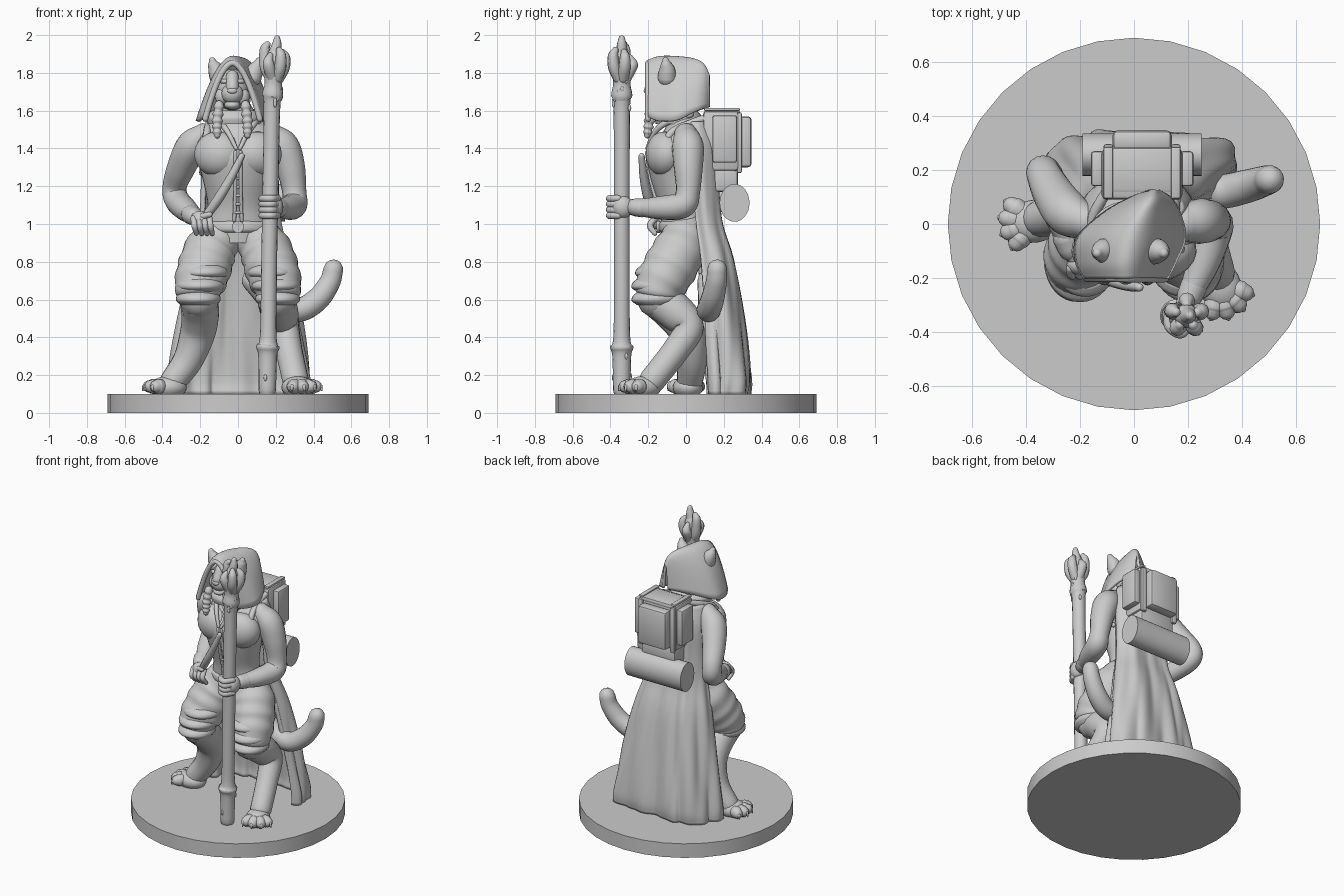
import bpy, bmesh, math, random
from mathutils import Vector, Matrix

random.seed(4)
old = bpy.data.objects.get("Cube")
if old:
    bpy.data.objects.remove(old, do_unlink=True)

grey = bpy.data.materials.new("plain_grey")
grey.use_nodes = True
grey.diffuse_color = (.6, .6, .6, 1)
grey.node_tree.nodes["Principled BSDF"].inputs["Base Color"].default_value = grey.diffuse_color


def finish(name, bm, angle=50):
    bmesh.ops.recalc_face_normals(bm, faces=bm.faces)
    mesh = bpy.data.meshes.new(name)
    bm.to_mesh(mesh)
    bm.free()
    mesh.materials.append(grey)
    ob = bpy.data.objects.new(name, mesh)
    bpy.context.collection.objects.link(ob)
    bpy.ops.object.select_all(action='DESELECT')
    ob.select_set(True)
    bpy.context.view_layer.objects.active = ob
    bpy.ops.object.shade_smooth_by_angle(angle=math.radians(angle))
    return ob


def spline(points, steps):
    """Smooth path through points of any dimension."""
    p = [Vector(q) for q in points]
    p = [2 * p[0] - p[1]] + p + [2 * p[-1] - p[-2]]
    out = []
    for a, b, c, d in zip(p, p[1:], p[2:], p[3:]):
        for i in range(steps):
            t = i / steps
            out.append(b + (c - a) * t / 2 + (a - b * 2.5 + c * 2 - d / 2) * t * t
                       + (b * 1.5 - c * 1.5 + (d - a) / 2) * t ** 3)
    return out + [p[-2]]


def skin_rings(bm, rings, closed=True, caps=True):
    rows = [[bm.verts.new(q) for q in ring] for ring in rings]
    n = len(rows[0])
    for a, b in zip(rows, rows[1:]):
        for i in range(n if closed else n - 1):
            j = (i + 1) % n
            bm.faces.new((a[i], a[j], b[j], b[i]))
    if caps:
        bm.faces.new(rows[0])
        bm.faces.new(rows[-1])


def tube(name, points, steps=6, sides=16, wrinkle=0, waves=3):
    """Round-ended limb through (x, y, z, radius) points."""
    path = spline(points, steps)
    pos = [Vector(q[:3]) for q in path]
    rad = [max(q[3], .003) for q in path]
    n = len(pos)
    tan = [(pos[min(i + 1, n - 1)] - pos[max(i - 1, 0)]).normalized() for i in range(n)]
    rad = [r * (1 + wrinkle * math.sin(math.tau * waves * i / n)) for i, r in enumerate(rad)]
    angles = [math.radians(a) for a in (80, 55, 28)]
    rows = [(pos[0] - tan[0] * rad[0] * math.sin(a), rad[0] * math.cos(a), tan[0]) for a in angles]
    rows += list(zip(pos, rad, tan))
    rows += [(pos[-1] + tan[-1] * rad[-1] * math.sin(a), rad[-1] * math.cos(a), tan[-1])
             for a in reversed(angles)]
    u = tan[0].orthogonal().normalized()
    rings = []
    for p, r, t in rows:
        u = (u - t * u.dot(t)).normalized()
        v = t.cross(u)
        rings.append([p + r * (u * math.cos(math.tau * k / sides) + v * math.sin(math.tau * k / sides))
                      for k in range(sides)])
    bm = bmesh.new()
    skin_rings(bm, rings)
    return finish(name, bm, 70)


def stack(name, rows, sides=32):
    """Body of level oval rings (x, y, z, rx, ry)."""
    bm = bmesh.new()
    skin_rings(bm, [[(x + rx * math.cos(math.tau * k / sides), y + ry * math.sin(math.tau * k / sides), z)
                     for k in range(sides)] for x, y, z, rx, ry in spline(rows, 5)])
    return finish(name, bm, 60)


def ball(name, loc, size, turn=0):
    bm = bmesh.new()
    m = Matrix.Translation(loc) @ Matrix.Rotation(turn, 4, 'Z') @ Matrix.Diagonal((*size, 1))
    bmesh.ops.create_uvsphere(bm, u_segments=20, v_segments=12, radius=1, matrix=m)
    return finish(name, bm, 80)


def box(name, loc, size, bevel=.012):
    bm = bmesh.new()
    bmesh.ops.create_cube(bm, size=1, matrix=Matrix.Translation(loc) @ Matrix.Diagonal((*size, 1)))
    bmesh.ops.bevel(bm, geom=bm.edges[:], offset=bevel, segments=2, affect='EDGES', profile=.5)
    return finish(name, bm, 35)


def drum(name, loc, radius, depth, sides, spin=Matrix()):
    bm = bmesh.new()
    bmesh.ops.create_cone(bm, cap_ends=True, segments=sides, radius1=radius, radius2=radius,
                          depth=depth, matrix=Matrix.Translation(loc) @ spin)
    return finish(name, bm, 30)


def sheet(name, rings, thick):
    bm = bmesh.new()
    skin_rings(bm, rings, closed=False, caps=False)
    ob = finish(name, bm, 70)
    mod = ob.modifiers.new("thickness", 'SOLIDIFY')
    mod.thickness, mod.offset = thick, 0
    return ob


# Round stand
drum("stand", (0, 0, .05), .69, .1, 32)

# Torso, chest and vest trim
stack("torso", [(0, -.01, .9, .15, .11), (0, -.01, 1, .172, .12), (0, -.02, 1.1, .16, .125),
                (0, -.04, 1.25, .19, .15), (0, -.04, 1.38, .225, .165), (0, 0, 1.49, .195, .12),
                (-.01, -.01, 1.56, .125, .09), (-.02, -.05, 1.66, .07, .07)])
for s, side in ((-1, "right"), (1, "left")):
    ball(side + "_chest", (s * .105, -.115, 1.37), (.13, .095, .12), s * .3)
    tube(side + "_collar", [(s * .1, .02, 1.58, .02), (s * .09, -.1, 1.54, .018),
                            (s * .05, -.17, 1.48, .014), (s * .01, -.205, 1.4, .01)])
    tube(side + "_vest_edge", [(s * .014, -.207, 1.38, .01), (s * .014, -.19, 1.25, .01),
                               (s * .016, -.152, 1.1, .01), (s * .02, -.135, 1.02, .01)])
for i in range(6):
    ball("vest_tie", (0, -.146 - i * .009, 1.06 + i * .045), (.024, .012, .008))
stack("belt", [(0, -.01, .955, .165, .122), (0, -.01, .97, .184, .134),
               (0, -.01, 1, .184, .134), (0, -.01, 1.015, .165, .122)])
drum("buckle", (0, -.145, .985), .032, .02, 20, Matrix.Rotation(math.pi / 2, 4, 'X'))
tube("chest_strap", [(-.17, -.16, 1.04, .022), (-.1, -.2, 1.14, .026), (-.03, -.225, 1.26, .022),
                     (.02, -.235, 1.36, .016)], sides=8)

# Arms
tube("left_arm", [(.18, 0, 1.47, .065), (.24, .01, 1.41, .084), (.278, .012, 1.3, .077),
                  (.298, .01, 1.17, .064), (.296, -.02, 1.1, .07), (.255, -.15, 1.085, .06),
                  (.19, -.3, 1.09, .036)])
tube("right_arm", [(-.18, .01, 1.47, .065), (-.245, .04, 1.41, .084), (-.3, .115, 1.3, .076),
                   (-.335, .185, 1.2, .064), (-.325, .17, 1.13, .066), (-.275, .04, 1.075, .062),
                   (-.21, -.13, 1.03, .036)])
tube("left_cuff", [(.222, -.23, 1.085, .05), (.205, -.27, 1.088, .047)])
tube("right_cuff", [(-.25, -.05, 1.05, .052), (-.235, -.09, 1.04, .048)])

# Hands: one around the staff, one at the hip
ball("left_palm", (.195, -.335, 1.09), (.045, .055, .06))
for i in range(4):
    z = 1.045 + i * .03
    tube("left_finger", [(.21, -.36, z, .018), (.175, -.405, z, .019), (.13, -.38, z, .018),
                         (.125, -.33, z, .015)], sides=10)
ball("right_palm", (-.2, -.15, 1.02), (.05, .04, .05))
for i in range(4):
    x = -.235 + i * .028
    tube("right_finger", [(x, -.165, 1.03, .017), (x + .005, -.19, .99, .017),
                          (x + .015, -.165, .95, .013)], sides=10)
tube("right_thumb", [(-.19, -.17, 1.04, .018), (-.15, -.19, 1.05, .015)], sides=10)

# Legs with gathered breeches
for s, side in ((-1, "right"), (1, "left")):
    tube(side + "_breeches", [(s * .085, .005, .95, .115), (s * .145, -.035, .86, .138), (s * .18, -.09, .76, .142),
                              (s * .205, -.14, .67, .132), (s * .205, -.155, .61, .11)],
         steps=9, sides=24, wrinkle=.025, waves=5)
    for z, r, shift in ((.605, .116, 0), (.675, .127, .01), (.745, .127, .03)):
        x, y = s * (.21 - shift), -.155 + shift
        stack(side + "_breeches_fold", [(x, y, z - .034, r - .02, r - .012), (x, y - .004, z - .012, r, r + .012),
                                        (x, y, z + .012, r, r + .012), (x, y, z + .034, r - .02, r - .012)])
tube("right_shin", [(-.21, -.16, .61, .1), (-.2, -.06, .52, .1), (-.215, .01, .42, .094),
                    (-.265, .03, .28, .08), (-.35, .02, .16, .068)])
tube("left_shin", [(.2, -.16, .61, .1), (.22, -.05, .53, .1), (.245, .015, .45, .08),
                   (.27, -.055, .33, .072), (.305, -.18, .17, .07)])


# Paws with four rounded toes
def paw(side, x, y, heading):
    ball(side + "_foot", (x, y, .135), (.1, .08, .06), heading)
    for i in range(4):
        a = heading + (i - 1.5) * .5
        d = Vector((math.cos(a), math.sin(a), 0))
        o = Vector((x, y, .14))
        tube(side + "_toe", [(*(o + d * .045), .037), (*(o + d * .085), .04), (*(o + d * .1), .034)], sides=12)
        tip = o + d * .128
        tube(side + "_claw", [(*tip, .011), (tip.x + d.x * .006, tip.y + d.y * .006, .12, .005)], sides=8)


paw("right", -.37, .01, math.radians(188))
paw("left", .315, -.225, math.radians(-60))

# Tail curling up at the side
tube("tail", [(.08, .12, .7, .06), (.2, .13, .58, .066), (.32, .12, .545, .064), (.42, .14, .6, .062),
              (.485, .16, .69, .056), (.505, .165, .76, .052)], sides=20)

# Cape hanging from the shoulders: a squared outline that widens downward, with folds
outline = spline([(.87, .08), (1, .5), (.72, .96), (.25, .97), (-.2, 1), (-.55, .97), (-.85, .52), (-.93, 0)], 10)
cape = []
for z, w, y, depth in spline([(1.54, .17, .01, .1), (1.4, .2, .02, .13), (1.2, .2, .03, .13), (1, .215, .045, .135),
                              (.8, .265, .065, .175), (.5, .325, .085, .205), (.2, .375, .105, .22),
                              (.1, .38, .11, .21)], 5):
    ring = []
    for k, (u, v) in enumerate(outline):
        f = 1 + .04 * (1.5 - z) * (math.sin(k * .48 + z * 3) + .4 * math.sin(k * .9 - z * 5))
        ring.append((w * u * f, y + depth * v * f, z))
    cape.append(ring)
sheet("cape", cape, .025)

# Hood: pointed arches from the face opening to the back point
hood = []
for y, x, w, top, low in spline([(-.2, -.03, .15, 1.86, 1.565), (-.14, -.03, .18, 1.88, 1.545),
                                 (-.05, -.01, .195, 1.88, 1.55), (.04, .03, .135, 1.868, 1.59),
                                 (.09, .06, .075, 1.84, 1.61), (.12, .075, .015, 1.78, 1.62)], 5):
    ts = [k / 16 - 1 for k in range(33)]
    hood.append([(x + w * t, y, low + (top - low) * (1 - abs(t) ** 1.85)) for t in ts])
sheet("hood", hood, .018)
tube("hood_rim", [(x * .96, y, z - .008, .016) for x, y, z in hood[0][::2]], steps=3, sides=10)
stack("cowl", [(-.02, -.04, 1.53, .14, .12), (-.02, -.04, 1.565, .145, .125), (-.02, -.04, 1.6, .12, .1)])

# Ears through the hood
for s, side, x in ((-1, "right", -.1), (1, "left", .075)):
    tube(side + "_ear", [(x, -.1, 1.775, .05), (x + s * .016, -.1, 1.815, .043),
                         (x + s * .03, -.105, 1.845, .03), (x + s * .036, -.108, 1.865, .018)])

# Head and braids
ball("head", (-.03, -.09, 1.71), (.09, .1, .11))
ball("muzzle", (-.03, -.165, 1.69), (.058, .052, .055))
ball("nose", (-.03, -.21, 1.705), (.026, .014, .016))
ball("jaw", (-.03, -.16, 1.63), (.042, .045, .025))
tube("nose_bridge", [(-.03, -.155, 1.78, .034), (-.03, -.185, 1.72, .034)])
for s, side in ((-1, "right"), (1, "left")):
    ball(side + "_brow", (-.03 + s * .042, -.165, 1.755), (.03, .017, .013), s * .4)
    ball(side + "_cheek", (-.03 + s * .055, -.14, 1.675), (.036, .035, .045))
    tube(side + "_braid", [(-.03 + s * .07, -.185, 1.63, .024), (-.03 + s * .08, -.195, 1.54, .026),
                           (-.03 + s * .08, -.205, 1.47, .02)], steps=12, wrinkle=.16, waves=5)

# Pack, flap, straps and bedroll
box("pack", (.03, .185, 1.44), (.3, .19, .32), .02)
box("pack_lid", (.03, .2, 1.59), (.26, .17, .035), .015)
box("pack_base", (.03, .195, 1.24), (.27, .16, .14), .02)
box("pack_flap", (.03, .31, 1.435), (.22, .075, .27), .02)
for s in (-1, 1):
    x = .03 + s * .125
    box("side_pocket", (.03 + s * .165, .205, 1.45), (.05, .13, .25), .012)
    box("pack_strap", (x, .283, 1.43), (.035, .025, .32), .008)
    box("lid_strap", (x, .19, 1.607), (.035, .19, .016), .006)
    tube("shoulder_strap", [(x, .13, 1.57, .02), (s * .15, .03, 1.535, .02), (s * .165, -.08, 1.48, .02),
                            (s * .18, -.1, 1.38, .016), (s * .19, .02, 1.27, .016)], sides=8)
drum("bedroll", (.03, .257, 1.112), .1, .44, 32,
     Matrix.Diagonal((1, .79, 1, 1)) @ Matrix.Rotation(math.pi / 2, 4, 'Y'))

# Staff with knots and a clawed crown
tube("staff", [(.155, -.34, .12, .046), (.157, -.34, .3, .05), (.158, -.34, .35, .062), (.16, -.34, .41, .044),
               (.165, -.34, .8, .042), (.172, -.34, 1.2, .042), (.18, -.34, 1.62, .044), (.183, -.34, 1.68, .056),
               (.187, -.34, 1.74, .046), (.19, -.34, 1.8, .052)])
for i in range(14):
    a = random.uniform(0, math.tau)
    z = random.choice((random.uniform(.15, .4), random.uniform(1.6, 1.76)))
    ball("staff_knot", (.156 + z * .016 + .046 * math.cos(a), -.34 + .046 * math.sin(a), z), (.009, .009, .018))
for i, tip in enumerate((1.92, 1.89, 1.96, 1.9, 1.93)):
    a = math.tau * i / 5 + .3
    cx, cy = math.cos(a), math.sin(a)
    tube("crown_prong", [(.195 + r * cx, -.34 + r * cy, z, t) for r, z, t in
                         ((.02, 1.77, .03), (.05, 1.83, .032), (.056, tip - .04, .028), (.042, tip - .01, .018))], sides=10)
ball("crown_core", (.195, -.34, 1.86), (.045, .045, .08))
tube("crown_tip", [(.195, -.34, 1.9, .034), (.205, -.34, 1.95, .026), (.207, -.34, 1.982, .017)], sides=10)
